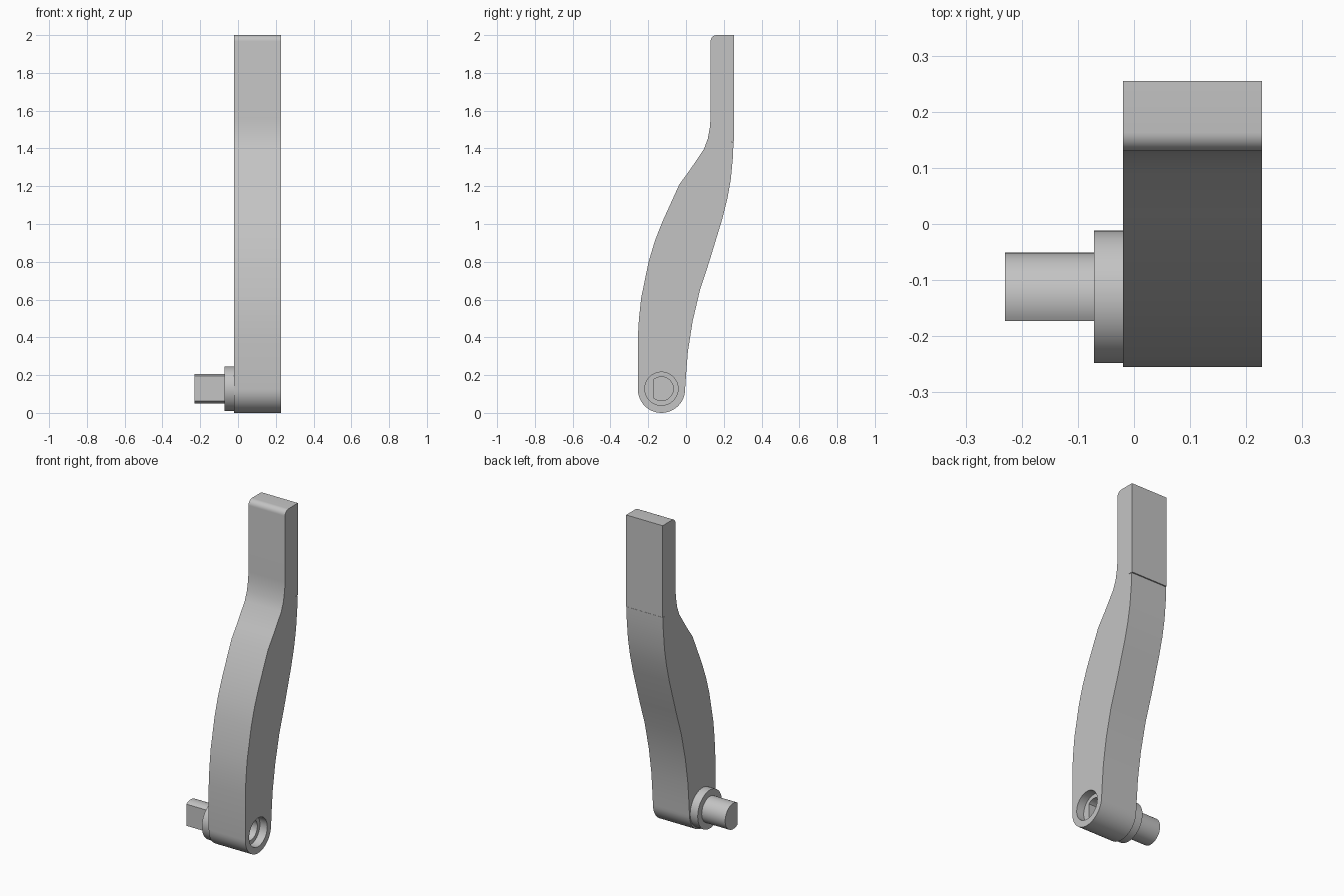
import bpy, bmesh, math

cube = bpy.data.objects.get("Cube")
if cube:
    bpy.data.objects.remove(cube, do_unlink=True)

grey = bpy.data.materials.new("light_grey")
grey.use_nodes = True
COLOUR = (0.55, 0.55, 0.55, 1)
grey.diffuse_color = COLOUR
grey.node_tree.nodes["Principled BSDF"].inputs["Base Color"].default_value = COLOUR

AXIS = (-0.13, 0.128)   # pivot in y, z


def arc(centre, radius, start, end, steps):
    """Points on an arc in the y-z plane, angles in degrees."""
    angles = [math.radians(start + (end - start) * i / steps) for i in range(steps + 1)]
    return [(centre[0] + radius * math.cos(a), centre[1] + radius * math.sin(a)) for a in angles]


def circle(radius):
    return arc(AXIS, radius, 0, 360, 64)[:-1]


def d_shape(radius, flat):
    """Circle with one flat on its front side."""
    a = math.degrees(math.acos(-flat / radius))
    return arc(AXIS, radius, -a, a, 40)


def extrude(name, outline, x0, x1):
    """Extrude a y-z outline along x."""
    bm = bmesh.new()
    base = bm.faces.new([bm.verts.new((x0, y, z)) for y, z in outline])
    side = bmesh.ops.extrude_face_region(bm, geom=[base])
    moved = [v for v in side["geom"] if isinstance(v, bmesh.types.BMVert)]
    bmesh.ops.translate(bm, verts=moved, vec=(x1 - x0, 0, 0))
    bmesh.ops.recalc_face_normals(bm, faces=bm.faces)
    mesh = bpy.data.meshes.new(name)
    bm.to_mesh(mesh)
    bm.free()
    mesh.materials.append(grey)
    ob = bpy.data.objects.new(name, mesh)
    bpy.context.collection.objects.link(ob)
    return ob


def activate(ob):
    bpy.ops.object.select_all(action='DESELECT')
    ob.select_set(True)
    bpy.context.view_layer.objects.active = ob


def cut(ob, cutter):
    cutter.hide_render = True
    activate(ob)
    mod = ob.modifiers.new("cut", 'BOOLEAN')
    mod.operation, mod.solver, mod.object = 'DIFFERENCE', 'EXACT', cutter
    bpy.ops.object.modifier_apply(modifier=mod.name)
    bpy.data.objects.remove(cutter, do_unlink=True)


# Curved arm: back edge upward, rounded tip, front edge downward, round foot
back = [(0, 0.2), (0.01, 0.325), (0.035, 0.485), (0.075, 0.655), (0.123, 0.8),
        (0.19, 1.02), (0.218, 1.13), (0.237, 1.235), (0.249, 1.36), (0.251, 1.435)]
seam = [(0.228, 1.436), (0.255, 1.438)]
tip = [(0.255, 2.0)] + arc((0.163, 1.967), 0.033, 90, 180, 8)
front = [(0.13, 1.56), (0.126, 1.51), (0.115, 1.45), (0.094, 1.395), (0.02, 1.285),
         (-0.035, 1.21), (-0.126, 1.01), (-0.165, 0.91), (-0.198, 0.8),
         (-0.237, 0.61), (-0.249, 0.5), (-0.255, 0.4)]
foot = arc((-0.13, 0.125), 0.125, 180, 360, 24)
arm = extrude("curved_arm", back + seam + tip + front + foot, -0.02, 0.228)

# Round bore with a D-shaped socket behind it
cut(arm, extrude("bore_cutter", circle(0.088), 0.178, 0.3))
cut(arm, extrude("socket_cutter", d_shape(0.063, 0.043), 0.03, 0.2))

# Collar and D-shaped shaft
collar = extrude("collar", circle(0.118), -0.071, -0.02)
shaft = extrude("shaft", d_shape(0.079, 0.043), -0.23, -0.07)

for ob in (arm, collar, shaft):
    activate(ob)
    bpy.ops.object.shade_smooth_by_angle(angle=math.radians(30))
